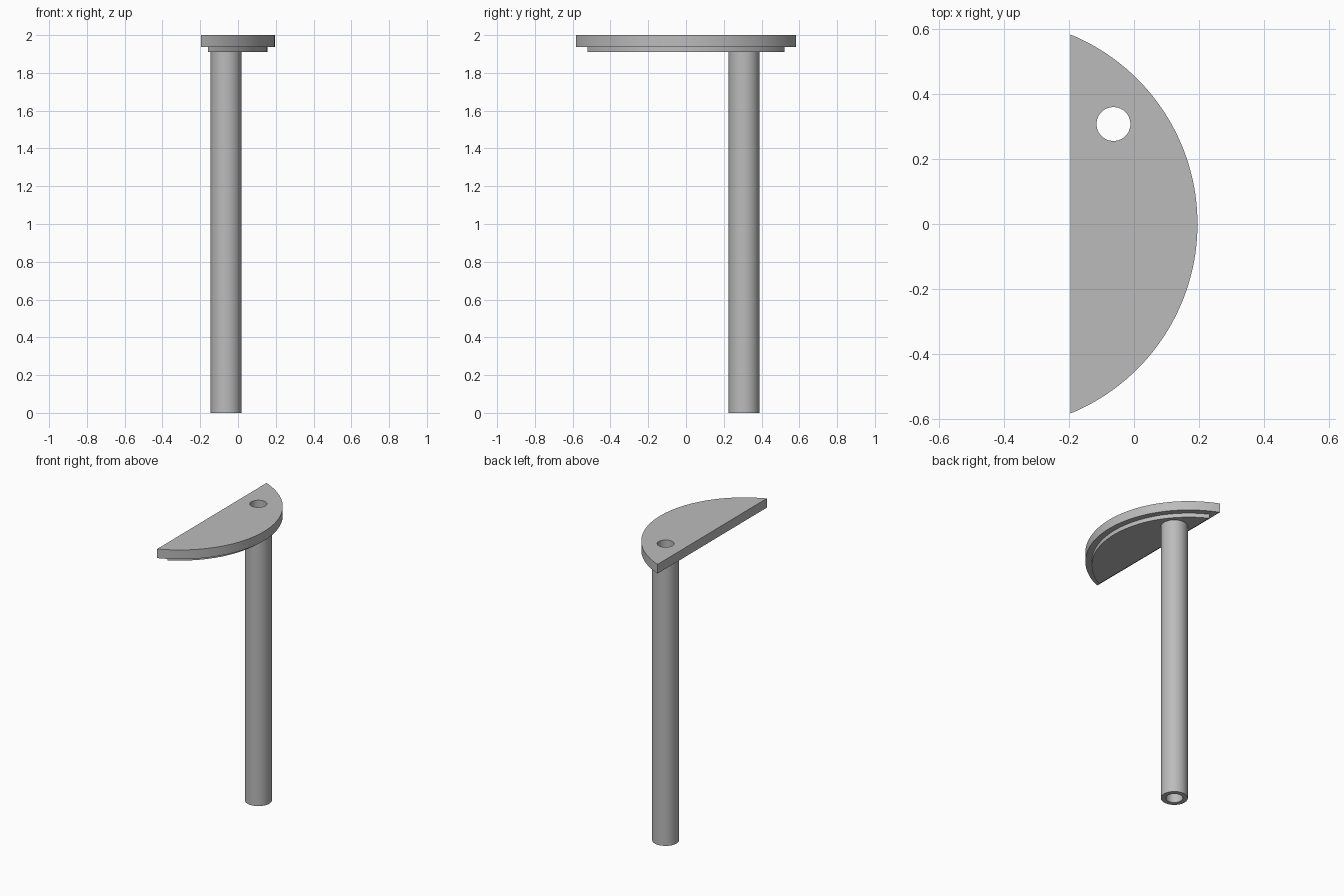
import bpy
import bmesh
from math import acos, cos, sin, pi

cube = bpy.data.objects.get("Cube")
if cube:
    bpy.data.objects.remove(cube, do_unlink=True)

GREY = (0.5, 0.5, 0.5, 1.0)
grey = bpy.data.materials.new("plain grey")
grey.use_nodes = True
grey.diffuse_color = GREY
grey.node_tree.nodes["Principled BSDF"].inputs["Base Color"].default_value = GREY

# Shared layout: tube axis, bore and the centre of the plate arcs
TUBE_X, TUBE_Y = -0.063, 0.307
TUBE_R, BORE_R = 0.082, 0.052
ARC_X = -0.434


def circle(radius, count=64):
    return [(TUBE_X + radius * cos(2 * pi * i / count),
             TUBE_Y + radius * sin(2 * pi * i / count)) for i in range(count)]


def segment(radius, chord_x, count=64):
    """Circular segment closed by a straight chord."""
    half = acos((chord_x - ARC_X) / radius)
    angles = [half * (2 * i / count - 1) for i in range(count + 1)]
    return [(ARC_X + radius * cos(a), radius * sin(a)) for a in angles]


def bored_prism(name, outline, bottom, top):
    """Extrude an outline upward with the tube bore left open."""
    bm = bmesh.new()
    edges = []
    for loop in (outline, circle(BORE_R)):
        verts = [bm.verts.new((x, y, bottom)) for x, y in loop]
        edges += [bm.edges.new((v, verts[i - 1])) for i, v in enumerate(verts)]
    bmesh.ops.triangle_fill(bm, edges=edges, use_beauty=True, normal=(0, 0, -1))
    grown = bmesh.ops.extrude_face_region(bm, geom=bm.faces[:], use_keep_orig=True)
    moved = [g for g in grown["geom"] if isinstance(g, bmesh.types.BMVert)]
    bmesh.ops.translate(bm, verts=moved, vec=(0, 0, top - bottom))
    bmesh.ops.recalc_face_normals(bm, faces=bm.faces[:])
    mesh = bpy.data.meshes.new(name)
    bm.to_mesh(mesh)
    bm.free()
    mesh.materials.append(grey)
    obj = bpy.data.objects.new(name, mesh)
    bpy.context.collection.objects.link(obj)
    bpy.ops.object.select_all(action="DESELECT")
    obj.select_set(True)
    bpy.context.view_layer.objects.active = obj
    bpy.ops.object.shade_smooth_by_angle(angle=pi / 6)


# Half-moon top, stepped lip beneath it, and the hollow leg
bored_prism("top_plate", segment(0.629, -0.195), 1.938, 2.0)
bored_prism("lower_lip", segment(0.590, -0.160), 1.91, 1.938)
bored_prism("tube", circle(TUBE_R), 0.0, 1.91)
